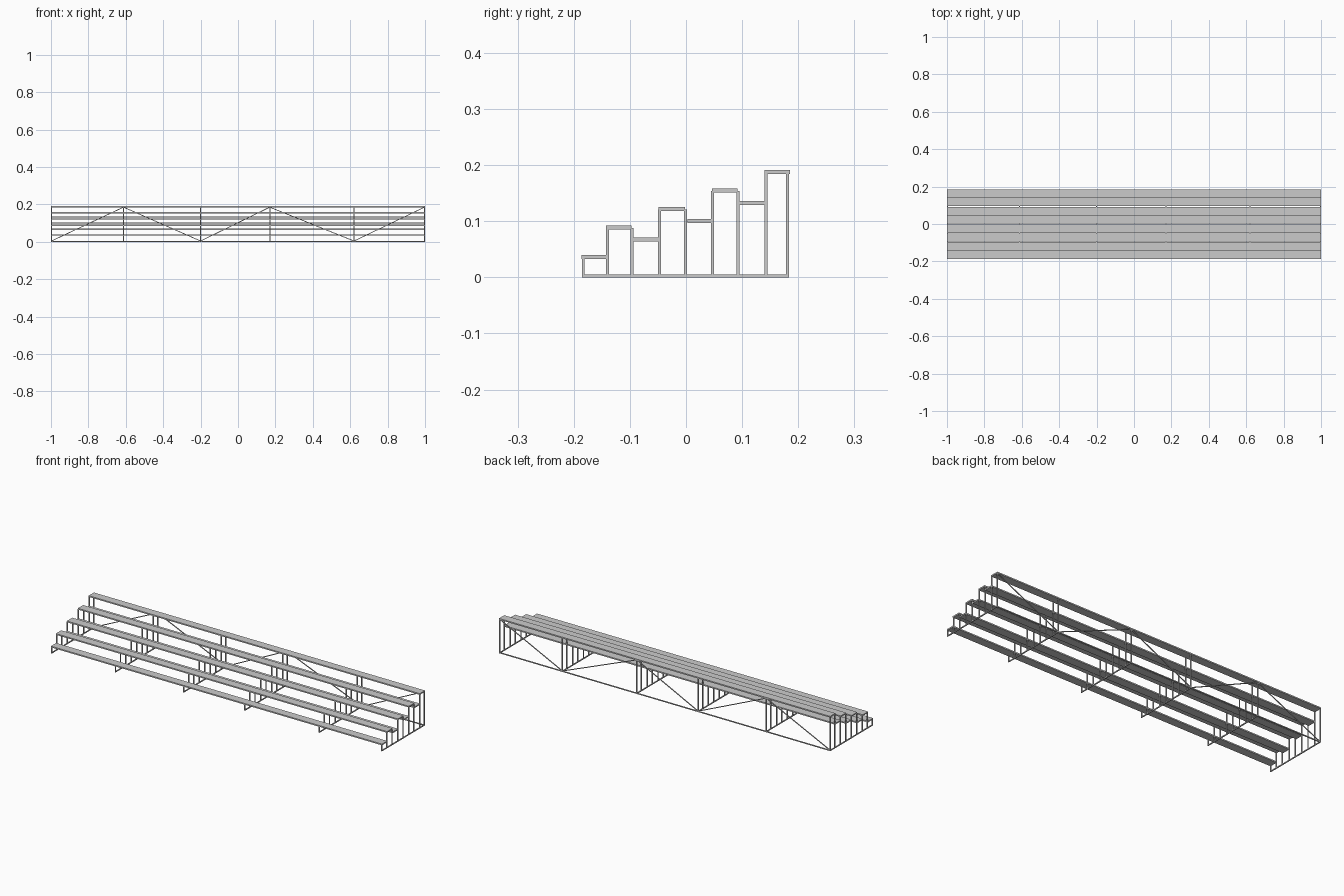
import bpy
import math

if "Cube" in bpy.data.objects:
    bpy.data.objects.remove(bpy.data.objects["Cube"])

T = 0.005  # frame tube width


def box(name, x0, x1, y0, y1, z0, z1):
    bpy.ops.mesh.primitive_cube_add(size=1, location=((x0 + x1) / 2, (y0 + y1) / 2, (z0 + z1) / 2))
    ob = bpy.context.object
    ob.name = name
    ob.scale = (x1 - x0, y1 - y0, z1 - z0)
    return ob


# Planks: name, front y, back y, top z
planks = [
    ("foot_board_1", -0.186, -0.141, 0.040),
    ("seat_1", -0.143, -0.097, 0.092),
    ("foot_board_2", -0.094, -0.048, 0.071),
    ("seat_2", -0.049, -0.002, 0.125),
    ("foot_board_3", 0.003, 0.047, 0.104),
    ("seat_3", 0.046, 0.092, 0.158),
    ("foot_board_4", 0.095, 0.142, 0.136),
    ("seat_4", 0.140, 0.185, 0.191),
]
for name, y0, y1, top in planks:
    box(name, -1, 1, y0, y1, top - 0.007, top)

# Support frames: uprights below the planks and a base rail
posts = [(-0.183, 0.036), (-0.140, 0.088), (-0.096, 0.088), (-0.047, 0.121), (-0.001, 0.121),
         (0.0475, 0.154), (0.0925, 0.154), (0.1425, 0.187), (0.181, 0.187)]
frames = [-0.9975, -0.612, -0.20, 0.17, 0.62, 0.9975]
for fx in frames:
    box("base_rail", fx - T / 2, fx + T / 2, -0.185, 0.1835, 0, T)
    for py, h in posts:
        box("upright", fx - T / 2, fx + T / 2, py - T / 2, py + T / 2, 0, h)

# Rear bottom rail and zigzag bracing
YB = 0.181
box("rear_bottom_rail", -1, 1, YB - T / 2, YB + T / 2, 0, T)
LOW, HIGH = 0.004, 0.185
for i in range(len(frames) - 1):
    xa, xb = frames[i], frames[i + 1]
    za, zb = (LOW, HIGH) if i % 2 == 0 else (HIGH, LOW)
    brace = box("rear_brace", 0, math.hypot(xb - xa, zb - za), 0, 0.004, 0, 0.004)
    brace.location = ((xa + xb) / 2, YB, (za + zb) / 2)
    brace.rotation_euler = (0, -math.atan2(zb - za, xb - xa), 0)
